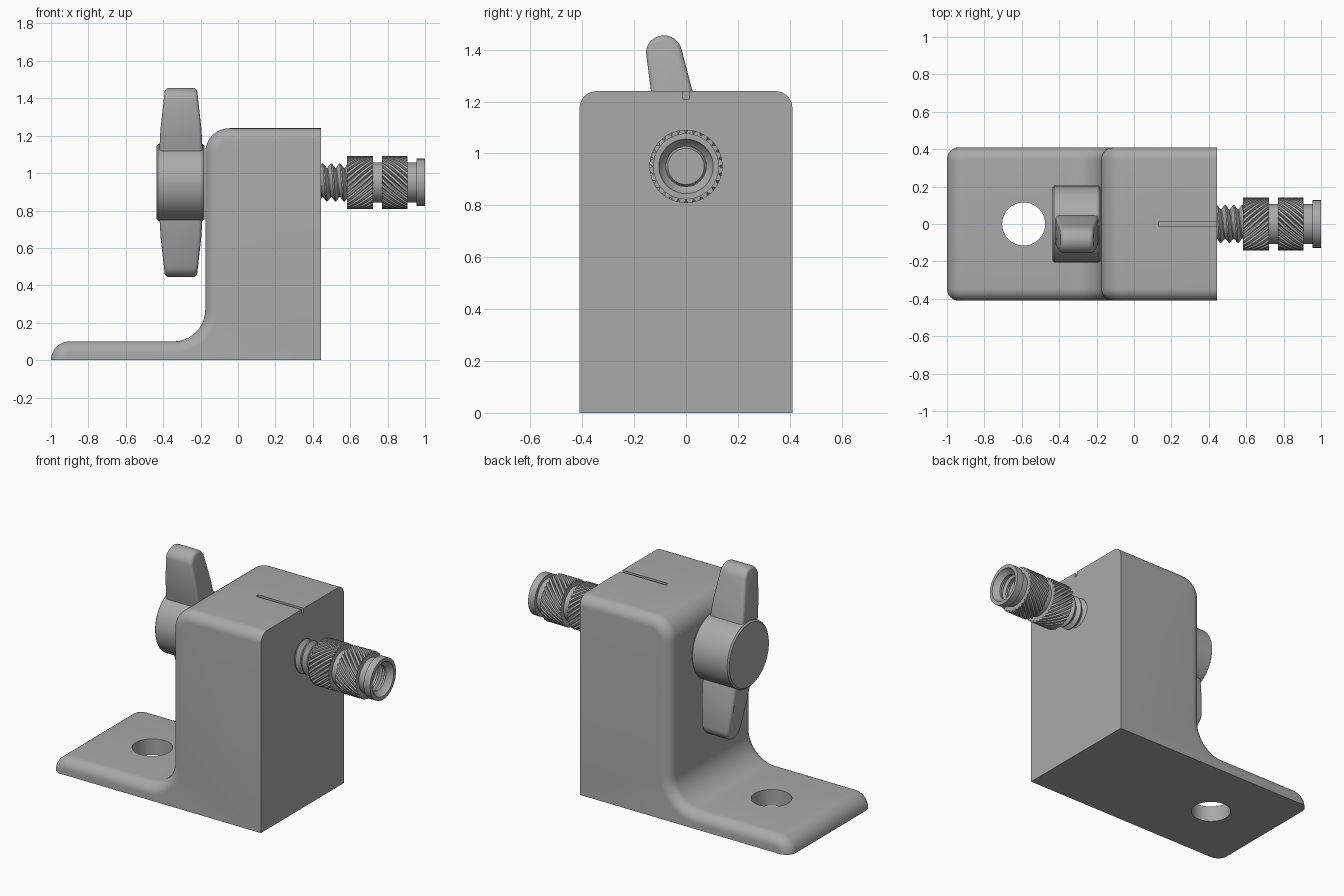
import bpy, bmesh
from math import pi, sin, cos, radians

if "Cube" in bpy.data.objects:
    bpy.data.objects.remove(bpy.data.objects["Cube"])

gray = bpy.data.materials.new("plain gray")
gray.use_nodes = True
gray.diffuse_color = (0.4, 0.4, 0.4, 1)
gray.node_tree.nodes["Principled BSDF"].inputs["Base Color"].default_value = gray.diffuse_color

AXIS_Z = 0.95   # height of the screw axis


def make_object(name, bm):
    mesh = bpy.data.meshes.new(name)
    bm.to_mesh(mesh)
    bm.free()
    mesh.materials.append(gray)
    ob = bpy.data.objects.new(name, mesh)
    bpy.context.collection.objects.link(ob)
    return ob


def skin(name, rings, wrap=False):
    """Join closed rings of points into one surface, capped or wrapped round."""
    bm = bmesh.new()
    rows = [[bm.verts.new(p) for p in ring] for ring in rings]
    pairs = list(zip(rows, rows[1:])) + ([(rows[-1], rows[0])] if wrap else [])
    n = len(rows[0])
    for a, b in pairs:
        for i in range(n):
            j = (i + 1) % n
            bm.faces.new((a[i], a[j], b[j], b[i]))
    if not wrap:
        bm.faces.new(rows[0])
        bm.faces.new(rows[-1])
    bmesh.ops.recalc_face_normals(bm, faces=bm.faces)
    return make_object(name, bm)


def activate(ob):
    bpy.ops.object.select_all(action='DESELECT')
    ob.select_set(True)
    bpy.context.view_layer.objects.active = ob


def smooth(ob, angle=32):
    activate(ob)
    bpy.ops.object.shade_smooth_by_angle(angle=radians(angle))


def apply_mod(ob, kind, **settings):
    mod = ob.modifiers.new(kind.title(), kind)
    for key, value in settings.items():
        setattr(mod, key, value)
    activate(ob)
    bpy.ops.object.modifier_apply(modifier=mod.name)


def around(x, r, a):
    return (x, r * cos(a), AXIS_Z + r * sin(a))


def lathe(name, profile, n=48, wrap=False):
    return skin(name, [[around(x, r, 2 * pi * i / n) for i in range(n)]
                       for x, r in profile], wrap=wrap)


def arc(cx, cz, r, start, end, n=10):
    steps = [radians(start + (end - start) * i / n) for i in range(n + 1)]
    return [(cx + r * cos(a), cz + r * sin(a)) for a in steps]


# Bracket: L-shaped side profile, shrunk by d towards each side for a round edge
def bracket_profile(d):
    return (arc(-0.9, 0, 0.1 - d, 180, 90)
            + arc(-0.345, 0.27, 0.17 + d, 270, 360)
            + arc(-0.045, 1.11, 0.13 - d, 180, 90)
            + [(0.445, 1.24 - d), (0.445, 0)])


EDGE, HALF = 0.065, 0.41
sections = []
for i in range(9):
    a = pi / 2 * i / 8
    sections.append((EDGE * (1 - sin(a)), HALF - EDGE * (1 - cos(a))))
stations = [(d, -y) for d, y in sections] + [(d, y) for d, y in sections[::-1]]
bracket = skin("bracket", [[(x, y, z) for x, z in bracket_profile(d)] for d, y in stations])

# Mounting hole and index slot
bpy.ops.mesh.primitive_cylinder_add(vertices=48, radius=0.115, depth=0.6, location=(-0.59, 0, 0))
hole = bpy.context.object
bpy.ops.mesh.primitive_cube_add(size=1, location=(0.335, 0, 1.26))
slot = bpy.context.object
slot.scale = (0.41, 0.022, 0.1)
for cutter in (hole, slot):
    apply_mod(bracket, 'BOOLEAN', operation='DIFFERENCE', object=cutter, solver='EXACT')
    bpy.data.objects.remove(cutter)
smooth(bracket)

# Thumb knob hub
smooth(lathe("knob_hub", [(-0.435, 0.195), (-0.427, 0.205), (-0.188, 0.205), (-0.178, 0.195)]))

# Two tapered wings, half a turn apart
outline = [(0.06, 1.08), (0.025, 1.24)] + arc(-0.085, 1.385, 0.07, 12, 174, 12) \
    + [(-0.135, 1.24), (-0.112, 1.08)]


def wing_side(k, s):
    return [(-0.305 + k * min(0.118, 0.118 - 0.112 * (z - 1.16)),
             s * y, AXIS_Z + s * (z - AXIS_Z)) for y, z in outline]


for name, s in (("upper_wing", 1), ("lower_wing", -1)):
    wing = skin(name, [wing_side(-1, s), wing_side(1, s)])
    apply_mod(wing, 'BEVEL', width=0.018, segments=4, limit_method='ANGLE',
              angle_limit=radians(40))
    smooth(wing, 40)

# Screw with a helical thread
PITCH, N = 0.046, 40
tooth = [(0, 0.078), (0.1, 0.078), (0.48, 0.101), (0.62, 0.101)]
thread = bmesh.new()
rows = []
for k in range(6 * N):
    rows.append([thread.verts.new(around(0.37 + PITCH * (k / N + f), r, 2 * pi * k / N))
                 for f, r in tooth])
for k in range(len(rows) - N - 1):
    a = rows[k] + [rows[k + N][0]]
    b = rows[k + 1] + [rows[k + N + 1][0]]
    for j in range(len(tooth)):
        thread.faces.new((a[j], b[j], b[j + 1], a[j + 1]))
smooth(make_object("screw_thread", thread), 25)
smooth(lathe("screw_core", [(0.4, 0.077), (0.62, 0.077), (0.63, 0.07)]))

# Hollow threaded insert with a collar at its end
bore = []
for i in range(8):
    x = 0.965 - i * 0.046
    bore += [(x, 0.078), (x - 0.012, 0.078), (x - 0.023, 0.094), (x - 0.035, 0.094)]
smooth(lathe("insert_body", [(0.585, 0.08), (0.585, 0.106), (0.955, 0.106), (0.955, 0.127),
                             (1.0, 0.127), (1.0, 0.105), (0.985, 0.1)] + bore, wrap=True))

# Knurled bands with opposite twists
TEETH = 28
ridge = [(0, 0.128), (0.25, 0.141), (0.75, 0.141)]


def knurl(name, x0, x1, twist):
    def ring(t, inner=False):
        return [around(x0 + (x1 - x0) * t, 0.1 if inner else r,
                       2 * pi * (i + f) / TEETH + twist * t)
                for i in range(TEETH) for f, r in ridge]
    rings = [ring(0, True)] + [ring(k / 8) for k in range(9)] + [ring(1, True)]
    # The rings end on the hidden core, so the caps stay open inside it
    smooth(skin(name, rings + [ring(k / 8, True) for k in range(7, 0, -1)], wrap=True), 15)


knurl("inner_knurl", 0.583, 0.722, -0.9)
knurl("outer_knurl", 0.77, 0.907, 0.9)
